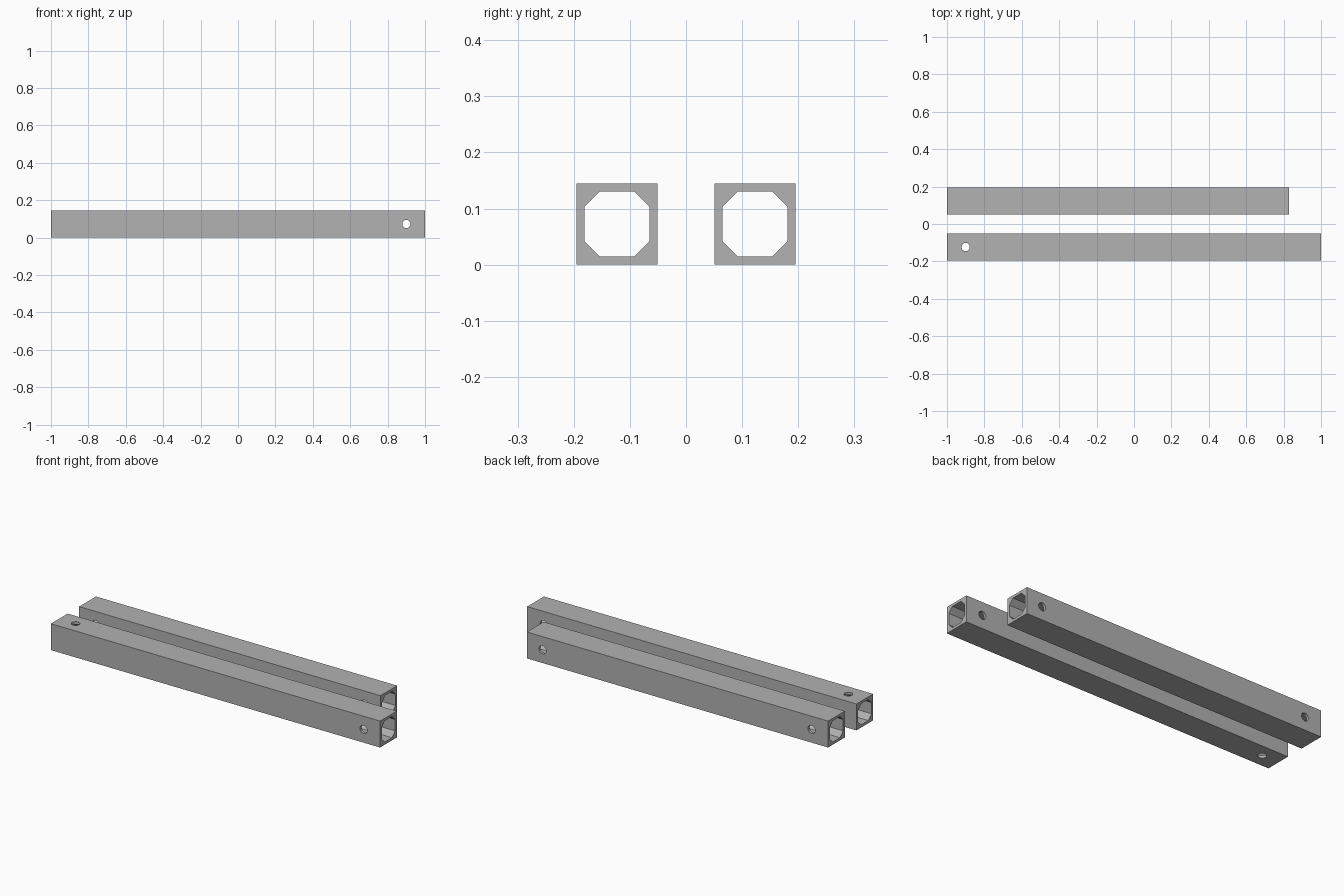
import bpy, bmesh, math
from mathutils import Matrix

if "Cube" in bpy.data.objects:
    bpy.data.objects.remove(bpy.data.objects["Cube"])

SIDE = 0.145      # outer width of the square tube
BORE = 0.116      # width across the flats of the bore
CHAMFER = 0.027   # corner cut of the bore
HOLE_R = 0.022    # bolt hole radius
MID_Z = SIDE / 2

grey = bpy.data.materials.new("steel_grey")
grey.diffuse_color = (0.445, 0.445, 0.445, 1)
grey.use_nodes = True
grey.node_tree.nodes["Principled BSDF"].inputs["Base Color"].default_value = grey.diffuse_color


def add_object(name, bm):
    bmesh.ops.recalc_face_normals(bm, faces=bm.faces)
    mesh = bpy.data.meshes.new(name)
    bm.to_mesh(mesh)
    bm.free()
    obj = bpy.data.objects.new(name, mesh)
    bpy.context.collection.objects.link(obj)
    mesh.materials.append(grey)
    return obj


def prism(name, profile, x0, x1, y):
    """Extrude a (y, z) profile along x."""
    bm = bmesh.new()
    face = bm.faces.new([bm.verts.new((x0, y + a, MID_Z + b)) for a, b in profile])
    out = bmesh.ops.extrude_face_region(bm, geom=[face])
    verts = [v for v in out["geom"] if isinstance(v, bmesh.types.BMVert)]
    bmesh.ops.translate(bm, verts=verts, vec=(x1 - x0, 0, 0))
    return add_object(name, bm)


def drill(name, x, y, axis):
    """Cylinder cutter running along y or z."""
    bm = bmesh.new()
    bmesh.ops.create_cone(bm, cap_ends=True, segments=24, radius1=HOLE_R,
                          radius2=HOLE_R, depth=SIDE * 1.3)
    rot = Matrix.Rotation(math.pi / 2, 4, "X") if axis == "Y" else Matrix()
    bmesh.ops.transform(bm, verts=bm.verts, matrix=Matrix.Translation((x, y, MID_Z)) @ rot)
    return add_object(name, bm)


h, b = SIDE / 2, BORE / 2
c = b - CHAMFER
square = [(-h, -h), (h, -h), (h, h), (-h, h)]
octagon = [(-c, -b), (c, -b), (b, -c), (b, c), (c, b), (-c, b), (-b, c), (-b, -c)]


def tube(name, x0, x1, y, holes):
    """Square tube with an octagonal bore and through bolt holes."""
    body = prism(name, square, x0, x1, y)
    cutters = [prism("bore_cutter", octagon, x0 - 0.05, x1 + 0.05, y)]
    cutters += [drill("hole_cutter", x, y, axis) for x, axis in holes]
    bpy.context.view_layer.objects.active = body
    for cutter in cutters:
        cutter.hide_render = True
        mod = body.modifiers.new("cut", "BOOLEAN")
        mod.operation = "DIFFERENCE"
        mod.solver = "EXACT"
        mod.object = cutter
        bpy.ops.object.modifier_apply(modifier=mod.name)
        bpy.data.objects.remove(cutter)
    bpy.ops.object.select_all(action="DESELECT")
    body.select_set(True)
    bpy.ops.object.shade_smooth_by_angle(angle=math.radians(30))


# Long tube: one vertical hole and one crosswise hole
tube("front_tube", -1.0, 1.0, -0.123, [(-0.9, "Z"), (0.9, "Y")])
# Shorter tube: crosswise holes at both ends
tube("back_tube", -1.0, 0.83, 0.123, [(-0.9, "Y"), (0.735, "Y")])
